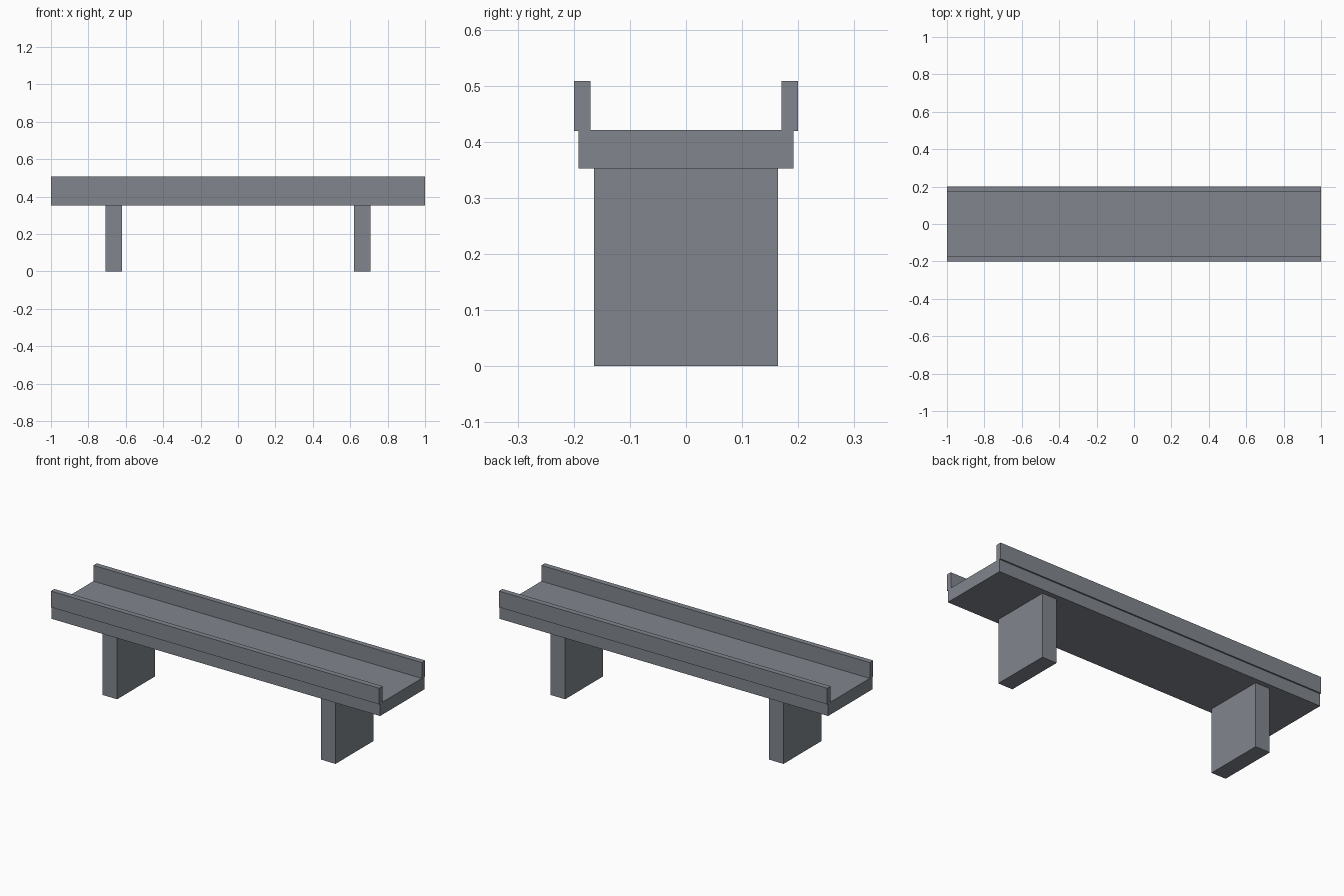
import bpy
import bmesh
from mathutils import Matrix, Vector

default_cube = bpy.data.objects.get("Cube")
if default_cube:
    bpy.data.objects.remove(default_cube, do_unlink=True)

# Single concrete colour
concrete = bpy.data.materials.new("concrete grey")
concrete.use_nodes = True
colour = (0.22, 0.24, 0.27, 1)
concrete.diffuse_color = colour
for node in concrete.node_tree.nodes:
    if node.type == "BSDF_PRINCIPLED":
        node.inputs["Base Color"].default_value = colour


def box(name, low, high):
    """Flat-shaded box between two opposite corners."""
    low, high = Vector(low), Vector(high)
    bm = bmesh.new()
    bmesh.ops.create_cube(bm, size=1, matrix=Matrix.Diagonal((*(high - low), 1)))
    mesh = bpy.data.meshes.new(name)
    bm.to_mesh(mesh)
    bm.free()
    mesh.materials.append(concrete)
    obj = bpy.data.objects.new(name, mesh)
    obj.location = (low + high) / 2
    bpy.context.collection.objects.link(obj)
    return obj


DECK_BOTTOM, DECK_TOP, RAIL_TOP = 0.352, 0.421, 0.508

# Bridge deck
box("deck", (-1, -0.192, DECK_BOTTOM), (1, 0.192, DECK_TOP))

# Parapets overhang the deck edges slightly
box("front_parapet", (-1, -0.2, DECK_TOP - 0.002), (1, -0.17, RAIL_TOP))
box("back_parapet", (-1, 0.17, DECK_TOP - 0.002), (1, 0.2, RAIL_TOP))

# Wall piers under the deck
for name, x in (("right_pier", -0.665), ("left_pier", 0.665)):
    box(name, (x - 0.044, -0.164, 0), (x + 0.044, 0.164, DECK_BOTTOM))
